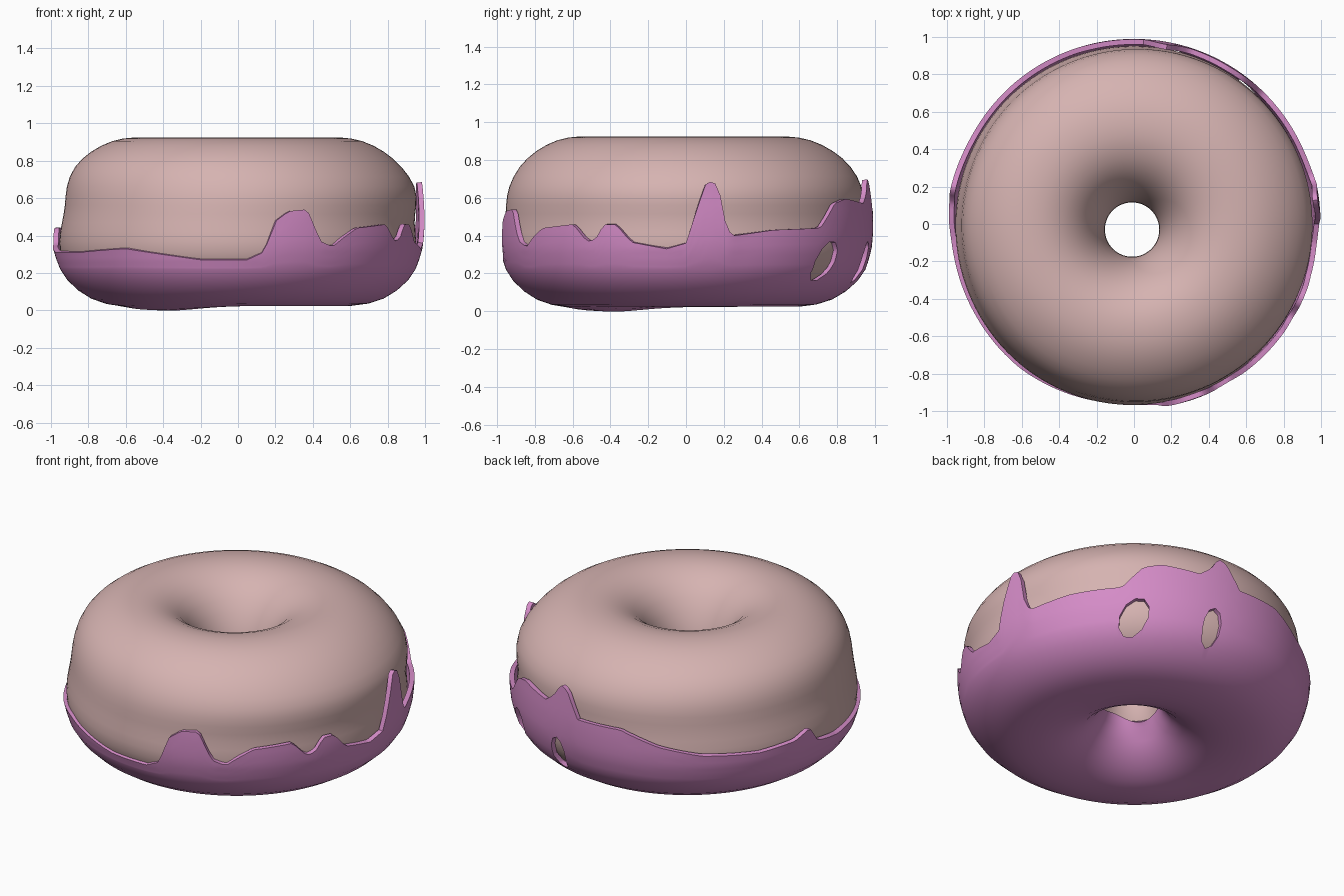
import bpy, bmesh
from math import sin, cos, radians, pi, exp
from mathutils import Vector

if "Cube" in bpy.data.objects:
    bpy.data.objects.remove(bpy.data.objects["Cube"])


def material(name, rgb):
    m = bpy.data.materials.new(name)
    m.diffuse_color = (*rgb, 1)
    m.use_nodes = True
    m.node_tree.nodes["Principled BSDF"].inputs["Base Color"].default_value = m.diffuse_color
    return m


def interp(table, x):
    for (x0, y0), (x1, y1) in zip(table, table[1:]):
        if x0 <= x <= x1:
            return y0 + (y1 - y0) * (x - x0) / (x1 - x0)
    return table[-1][1]


def bump(deg, centre, width):
    d = (deg - centre + 180) % 360 - 180
    return exp(-(d / width) ** 2)


def ring_mesh(name, profile_at, segments, closed, mat):
    """Sweep a profile, which may vary with angle, round the z axis."""
    bm = bmesh.new()
    rings = []
    for i in range(segments):
        deg = 360 * i / segments
        a = radians(deg)
        ring = []
        for r, z in profile_at(deg):
            k = max(0, 1 - r)          # the hole sits slightly off centre
            ring.append(bm.verts.new((r * cos(a) - .012 * k, r * sin(a) - .035 * k, z)))
        rings.append(ring)
    n = len(rings[0])
    for i in range(segments):
        p, q = rings[i], rings[(i + 1) % segments]
        for j in range(n if closed else n - 1):
            k = (j + 1) % n
            bm.faces.new((p[j], q[j], q[k], p[k]))
    bmesh.ops.recalc_face_normals(bm, faces=bm.faces)
    me = bpy.data.meshes.new(name)
    bm.to_mesh(me)
    bm.free()
    me.materials.append(mat)
    ob = bpy.data.objects.new(name, me)
    bpy.context.collection.objects.link(ob)
    return ob


def finish(ob, angle=50):
    bpy.ops.object.select_all(action='DESELECT')
    bpy.context.view_layer.objects.active = ob
    ob.select_set(True)
    for m in list(ob.modifiers):
        bpy.ops.object.modifier_apply(modifier=m.name)
    bpy.ops.object.shade_smooth_by_angle(angle=radians(angle))


# Dough: fat torus with a soft waist
DOUGH = [(.138, .42), (.155, .58), (.21, .73), (.31, .86), (.44, .92), (.55, .928), (.67, .912),
         (.79, .85), (.88, .77), (.94, .66), (.94, .56), (.94, .47), (.96, .37), (.945, .26),
         (.87, .15), (.74, .08), (.6, .05), (.45, .055), (.32, .11), (.22, .2), (.165, .3)]


def dough_profile(deg):
    out = []
    for r, z in DOUGH:
        if r > .9 and .5 < z < .7:
            r += .018 * cos(radians(deg))      # waist is deeper on the left
        if r > .9 and z < .6:
            r += .015 * bump(deg, 255, 50)
        out.append((r, z))
    return out


dough = ring_mesh("dough", dough_profile, 64, True, material("dough", (.67, .45, .44)))
dough.modifiers.new("smooth", 'SUBSURF').levels = 1
finish(dough)

# Icing: shell under the dough with a dripping rim (angle, rim height)
RIM = [(0, .36), (3.5, .55), (6, .67), (8, .69), (10, .66), (12.5, .43), (15, .4), (28, .43),
       (46, .44), (53, .57), (59, .595), (72, .57), (76, .62), (79, .7), (82, .68), (87, .53),
       (103, .53), (116, .45), (130, .4), (150, .38), (163, .4), (169, .45), (173, .35),
       (185, .31), (210, .31), (232, .33), (258, .27), (273, .27), (278, .31), (282, .48),
       (286, .53), (292, .54), (296.5, .37), (301, .34), (305, .39), (310, .44), (323, .46),
       (328, .37), (331, .38), (334, .46), (338, .46), (343, .365), (354, .33), (360, .36)]
BASE = [(.155, .26), (.175, .22), (.22, .155), (.28, .1), (.35, .06), (.43, .034), (.52, .024),
        (.61, .024), (.7, .036), (.78, .062), (.85, .105), (.91, .16), (.95, .22)]
SIDE = [(.22, .95), (.27, .967), (.33, .982), (.4, .989), (.5, .99), (.6, .984), (.7, .976)]


def icing_profile(deg):
    pts = []
    for r, z in BASE:
        sag = .026 * bump(deg, 225, 30) * exp(-((r - .53) / .2) ** 2)
        pts.append((r, z - sag))
    r, z = pts[0]
    pts[0] = (r, z + .02 * sin(radians(3 * deg)))
    h = interp(RIM, deg)
    swell = .014 * bump(deg, 8, 8) + .01 * bump(deg, 172, 12)
    for i in range(1, 9):
        z = .22 + (h - .22) * i / 8
        pts.append((interp(SIDE, z) + swell * i / 8, z))
    return pts


icing = ring_mesh("icing", icing_profile, 240, False, material("icing", (.66, .26, .57)))
# orient the open shell outwards, then thicken it inwards
low = min(icing.data.polygons, key=lambda p: p.center.z)
if low.normal.z > 0:
    icing.data.flip_normals()
thick = icing.modifiers.new("thickness", 'SOLIDIFY')
thick.thickness = .028
thick.offset = -1

# Two bare patches where the icing has gaps
for deg, z, wide, tall, tilt in ((50, .265, .075, .115, 30), (77, .26, .055, .11, 5)):
    a = radians(deg)
    out = Vector((cos(a), sin(a), 0))
    bpy.ops.mesh.primitive_cylinder_add(vertices=10, radius=1, depth=.3)
    cutter = bpy.context.object
    cutter.name = "gap_cutter"
    cutter.hide_render = True
    cutter.scale = (wide, tall, 1)
    cutter.rotation_mode = 'QUATERNION'
    spin = Vector((0, 0, 1)).rotation_difference(Vector((0, 0, 1)))
    from mathutils import Matrix
    frame = Matrix((Vector((-sin(a), cos(a), 0)), Vector((0, 0, 1)), out)).transposed()
    cutter.rotation_quaternion = (frame @ Matrix.Rotation(-radians(tilt), 3, 'Z')).to_quaternion()
    cutter.location = out * .95 + Vector((0, 0, z))
    cut = icing.modifiers.new("gap", 'BOOLEAN')
    cut.operation = 'DIFFERENCE'
    cut.object = cutter
bpy.context.view_layer.update()
finish(icing)
for ob in [o for o in bpy.data.objects if o.name.startswith("gap_cutter")]:
    bpy.data.objects.remove(ob)
